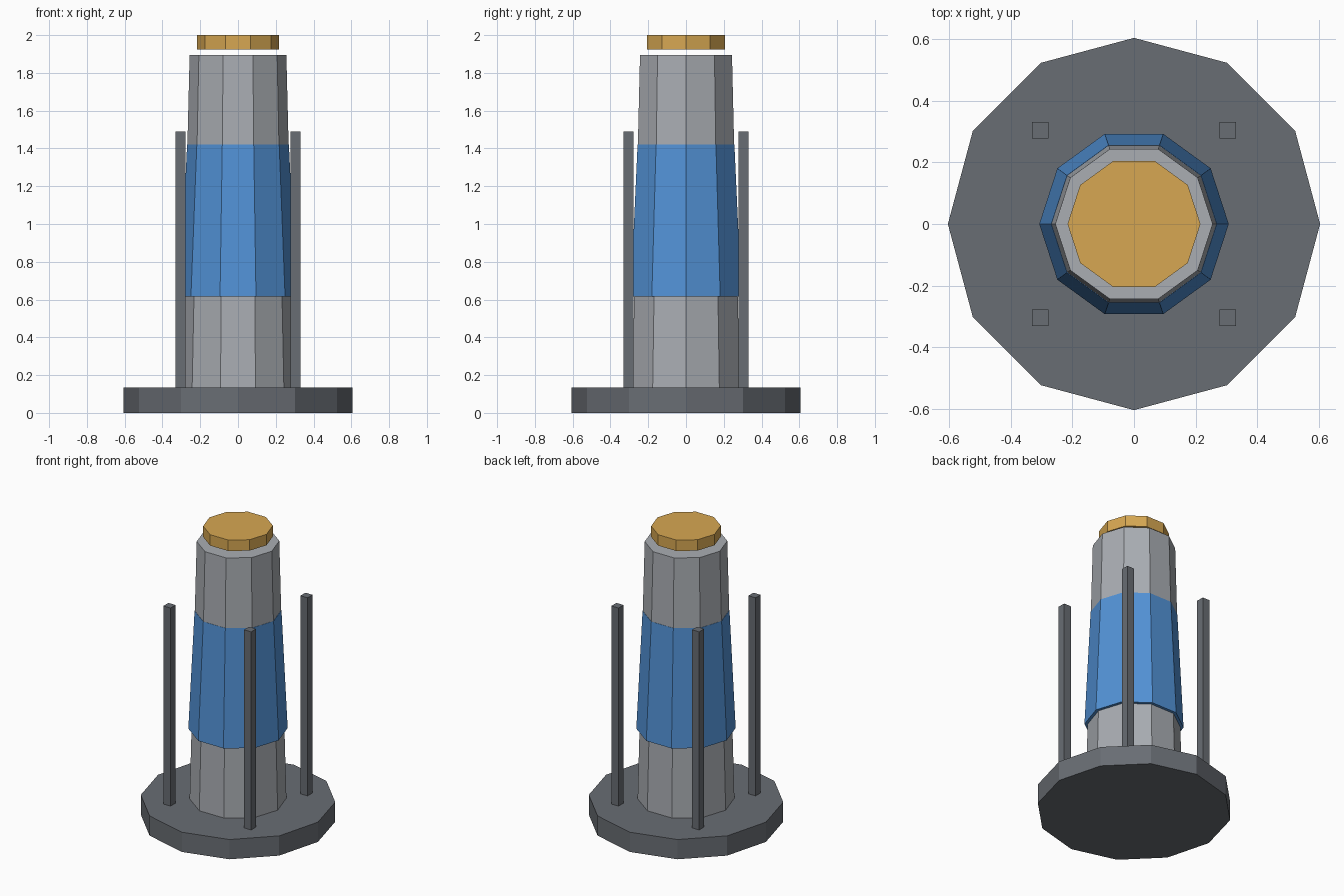
import bpy
import math

if "Cube" in bpy.data.objects:
    bpy.data.objects.remove(bpy.data.objects["Cube"])


def material(name, rgb):
    m = bpy.data.materials.new(name)
    m.diffuse_color = (*rgb, 1.0)
    m.use_nodes = True
    m.node_tree.nodes["Principled BSDF"].inputs["Base Color"].default_value = m.diffuse_color
    return m


DARK = material("dark grey", (0.14, 0.153, 0.172))
GREY = material("light grey", (0.40, 0.42, 0.45))
BLUE = material("blue", (0.085, 0.29, 0.68))
GOLD = material("gold", (0.68, 0.39, 0.085))


def frustum(name, sides, r0, r1, z0, z1, mat):
    """Flat-sided cone section with a vertex on the x axis."""
    ring = [(math.cos(math.tau * i / sides), math.sin(math.tau * i / sides))
            for i in range(sides)]
    verts = [(r * c, r * s, z) for r, z in ((r0, z0), (r1, z1)) for c, s in ring]
    faces = [(i, (i + 1) % sides, sides + (i + 1) % sides, sides + i)
             for i in range(sides)]
    faces += [tuple(reversed(range(sides))), tuple(range(sides, 2 * sides))]
    mesh = bpy.data.meshes.new(name)
    mesh.from_pydata(verts, [], faces)
    mesh.materials.append(mat)
    ob = bpy.data.objects.new(name, mesh)
    bpy.context.collection.objects.link(ob)
    return ob


# Base, tapered column, blue sleeve and floating gold cap
frustum("base", 12, 0.605, 0.605, 0.0, 0.135, DARK)
frustum("column", 10, 0.30, 0.256, 0.135, 1.895, GREY)
frustum("sleeve", 10, 0.308, 0.2695, 0.615, 1.42, BLUE)
frustum("cap", 10, 0.216, 0.216, 1.925, 2.0, GOLD)

# Four square posts around the column
for sx, xname in ((-1, "left"), (1, "right")):
    for sy, yname in ((-1, "front"), (1, "back")):
        bpy.ops.mesh.primitive_cube_add(size=1, location=(sx * 0.305, sy * 0.305, 0.8125))
        post = bpy.context.object
        post.name = f"{yname}_{xname}_post"
        post.scale = (0.054, 0.054, 1.355)
        post.data.materials.append(DARK)
